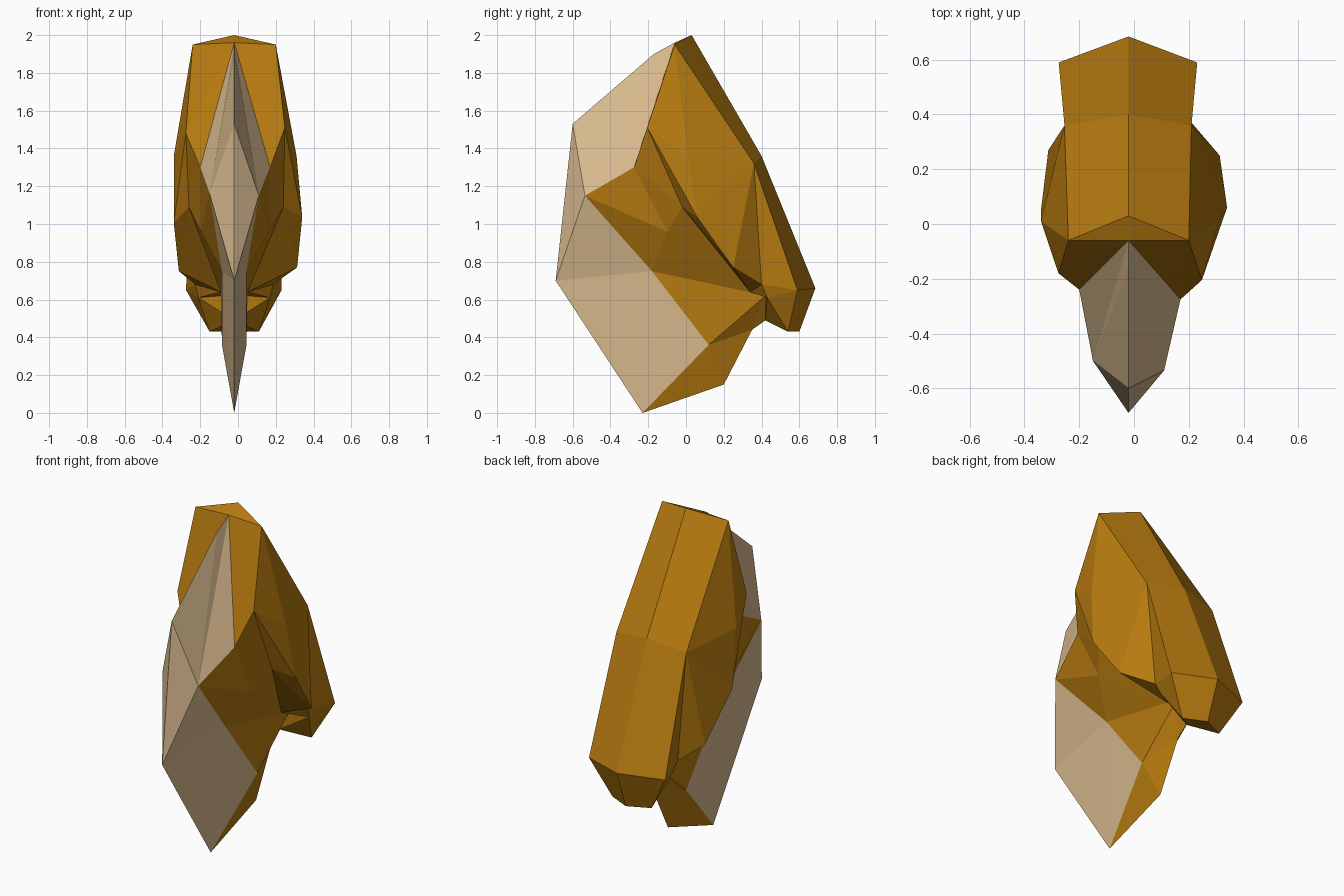
import bpy, bmesh

if "Cube" in bpy.data.objects:
    bpy.data.objects.remove(bpy.data.objects["Cube"])

# Right-hand vertices: (centre x, half width, y, z); half width 0 lies on the ridge
P = {
    # centre line, over the back and round to the front
    "top": (-.02, 0, .03, 2.0), "mid": (-.02, 0, .40, 1.36),
    "low": (-.02, 0, .685, .66), "heel": (-.02, 0, .60, .43),
    "notch": (-.02, 0, .42, .49), "throat": (-.02, 0, .35, .44),
    "chin": (-.02, 0, .20, .15), "tip": (-.02, 0, -.23, 0),
    "nose": (-.02, 0, -.69, .70), "brow": (-.02, 0, -.60, 1.53),
    "crown": (-.02, 0, -.17, 1.90), "peak": (-.02, 0, -.06, 1.96),
    # back shell edge
    "s_top": (-.02, .22, -.06, 1.95), "s_mid": (-.022, .232, .36, 1.32),
    "s_low": (-.022, .253, .59, .65), "s_heel": (-.02, .13, .54, .43),
    "s_notch": (-.02, .19, .43, .61),
    # cheek, and the hollow behind it
    "temple": (-.014, .262, -.205, 1.51), "cheek": (-.015, .325, .01, 1.36),
    "jowl": (0, .34, .06, 1.035), "jaw": (0, .313, .25, .77),
    "hollow": (-.02, .205, .40, .68), "crease": (-.01, .25, -.02, 1.09),
    # snout
    "eye": (-.015, .185, -.275, 1.30), "muzzle": (-.02, .13, -.535, 1.15),
    "fold": (-.015, .18, -.10, .96), "lip": (-.02, .065, -.18, .75),
    "beard": (-.02, .065, .12, .36), "pit": (-.02, .07, .34, .64),
    "root": (-.02, .07, .42, .62),
}

# Small left-hand offsets (y, z): the form is not quite symmetric
LEFT = {"eye": (.035, 0), "muzzle": (.035, .01), "temple": (.025, -.03),
        "jowl": (-.01, -.03), "jaw": (.02, -.02)}

PARTS = {
    "back_shell": ["top s_top s_mid mid", "mid s_mid s_low low",
                   "low s_low s_heel heel", "heel s_heel notch",
                   "peak s_top top", "s_heel notch s_notch",
                   "s_mid s_low hollow", "s_low s_notch hollow",
                   "s_low s_heel s_notch"],
    "cheeks": ["peak s_top temple", "s_top cheek temple", "s_top s_mid cheek",
               "temple cheek jowl", "s_mid jowl cheek", "s_mid jaw jowl",
               "s_mid hollow jaw", "temple jowl crease"],
    "inner_folds": ["peak temple eye", "eye temple crease", "eye crease fold",
                    "fold crease pit", "crease jowl jaw", "crease jaw pit",
                    "jaw hollow pit", "hollow s_notch pit", "pit s_notch root",
                    "root s_notch notch", "root notch throat"],
    "snout_sides": ["eye fold muzzle", "muzzle fold lip", "fold pit lip",
                    "pit root lip", "lip root beard", "root throat beard",
                    "beard throat chin", "beard chin tip"],
    "face_blaze": ["peak eye muzzle", "peak muzzle crown", "crown muzzle brow",
                   "brow muzzle nose", "muzzle lip nose", "lip beard tip",
                   "lip tip nose"],
}


def material(name, rgb):
    m = bpy.data.materials.new(name)
    m.diffuse_color = (*rgb, 1)
    m.use_nodes = True
    m.node_tree.nodes["Principled BSDF"].inputs["Base Color"].default_value = m.diffuse_color
    return m


ochre = material("ochre", (.47, .195, .005))
cream = material("cream", (.70, .50, .275))

# Closed faceted form, mirrored across the ridge, tagged by part
bm = bmesh.new()
tag = bm.faces.layers.int.new("part")
verts = {}
for name, (cx, w, y, z) in P.items():
    for side in (1, -1):
        if w == 0 and side == -1:
            verts[name, side] = verts[name, 1]
        else:
            dy, dz = LEFT.get(name, (0, 0)) if side == -1 else (0, 0)
            verts[name, side] = bm.verts.new((cx + side * w, y + dy, z + dz))
for i, faces in enumerate(PARTS.values()):
    for face in faces:
        for side in (1, -1):
            f = bm.faces.new([verts[n, side] for n in face.split()][::side])
            f[tag] = i
bmesh.ops.recalc_face_normals(bm, faces=bm.faces[:])

# Split the form into its named parts
for i, part in enumerate(PARTS):
    piece = bm.copy()
    layer = piece.faces.layers.int["part"]
    bmesh.ops.delete(piece, geom=[f for f in piece.faces if f[layer] != i],
                     context='FACES')
    mesh = bpy.data.meshes.new(part)
    piece.to_mesh(mesh)
    piece.free()
    mesh.materials.append(cream if part == "face_blaze" else ochre)
    bpy.context.collection.objects.link(bpy.data.objects.new(part, mesh))
bm.free()
